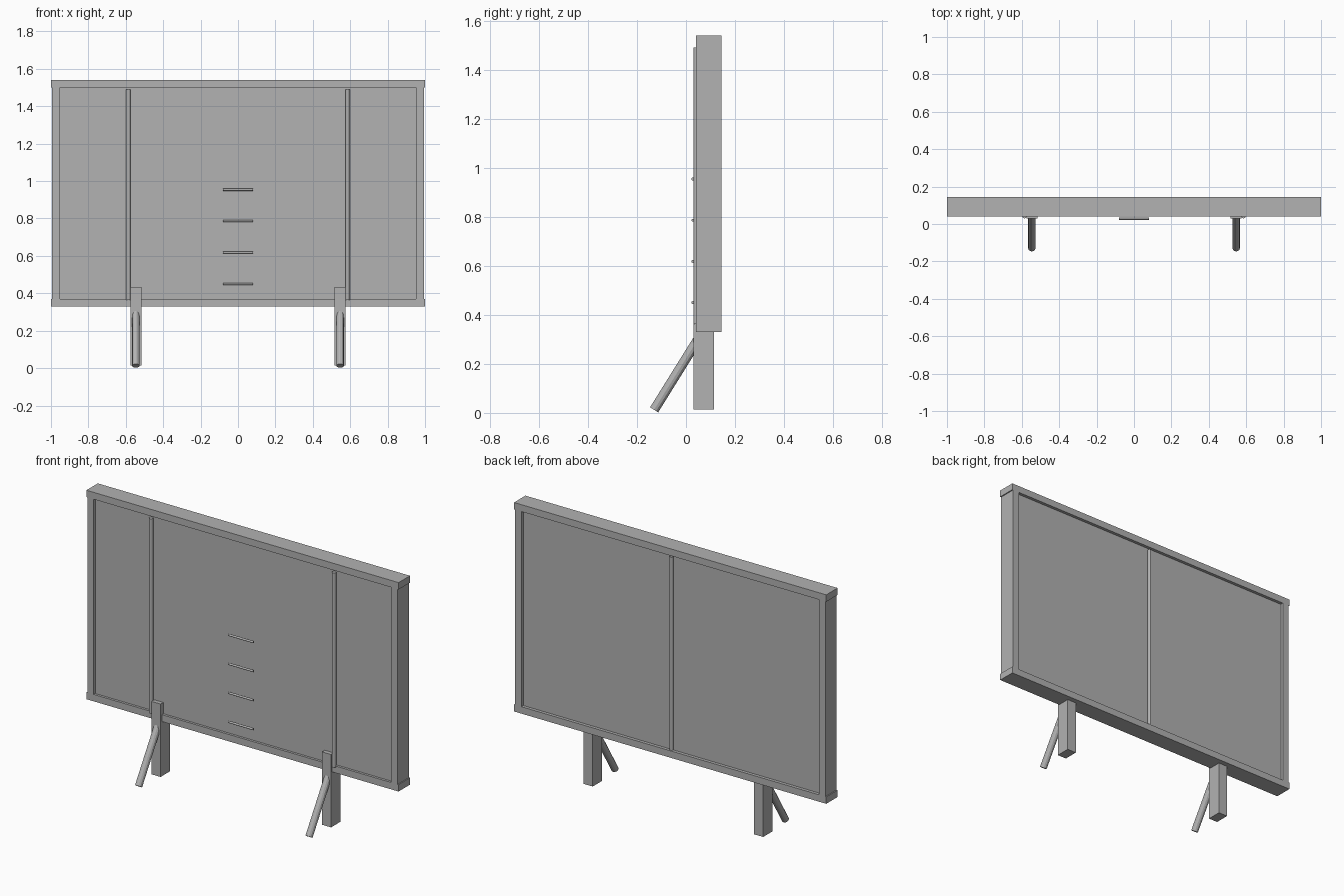
import bpy
from mathutils import Vector

cube = bpy.data.objects.get("Cube")
if cube:
    bpy.data.objects.remove(cube, do_unlink=True)

# Single flat grey for the whole sign
grey = bpy.data.materials.new("plain_grey")
grey.use_nodes = True
GREY = (0.445, 0.445, 0.445, 1)
grey.diffuse_color = GREY
grey.node_tree.nodes["Principled BSDF"].inputs["Base Color"].default_value = GREY


def box(name, low, high):
    low, high = Vector(low), Vector(high)
    bpy.ops.mesh.primitive_cube_add(size=1, location=(low + high) / 2)
    ob = bpy.context.object
    ob.name = name
    ob.scale = high - low
    bpy.ops.object.transform_apply(location=False, rotation=False, scale=True)
    ob.data.materials.append(grey)
    return ob


def rod(name, start, end, radius, sides=12):
    start, end = Vector(start), Vector(end)
    axis = end - start
    bpy.ops.mesh.primitive_cylinder_add(vertices=sides, radius=radius, depth=axis.length,
                                        location=(start + end) / 2)
    ob = bpy.context.object
    ob.name = name
    ob.rotation_mode = 'QUATERNION'
    ob.rotation_quaternion = axis.to_track_quat('Z', 'Y')
    ob.data.materials.append(grey)
    return ob


FRONT, BACK = 0.041, 0.145      # frame depth
BOTTOM, TOP = 0.33, 1.54        # frame height
BEAM = 0.04

# Recessed sign board and the horizontal beams
box("sign_board", (-0.97, 0.055, BOTTOM + 0.02), (0.97, 0.127, TOP - 0.02))
box("top_beam", (-1, FRONT, TOP - BEAM), (1, BACK, TOP))
box("bottom_beam", (-1, FRONT, BOTTOM), (1, BACK, BOTTOM + BEAM))

# Paired parts: side beams, front rails, posts and slanted struts
for side, s in (("left", 1), ("right", -1)):
    xs = sorted((s * 0.953, s * 0.994))
    box(side + "_side_beam", (xs[0], FRONT, BOTTOM + BEAM), (xs[1], BACK, TOP - BEAM))
    rod(side + "_front_rail", (s * 0.586, 0.042, 0.363), (s * 0.586, 0.042, 1.49), 0.012)
    x = s * 0.546
    box(side + "_post", (x - 0.029, 0.03, 0.013), (x + 0.029, 0.115, 0.435))
    rod(side + "_strut", (x, -0.13, 0.0125), (x, 0.06, 0.318), 0.0195)

# Seam rod on the back and the short rungs on the front
rod("back_seam_rod", (0, 0.133, 0.372), (0, 0.133, 1.49), 0.01)
for i in range(4):
    z = 0.45 + i * 0.168
    rod(f"rung_{i + 1}", (-0.08, 0.028, z), (0.08, 0.028, z), 0.006)
